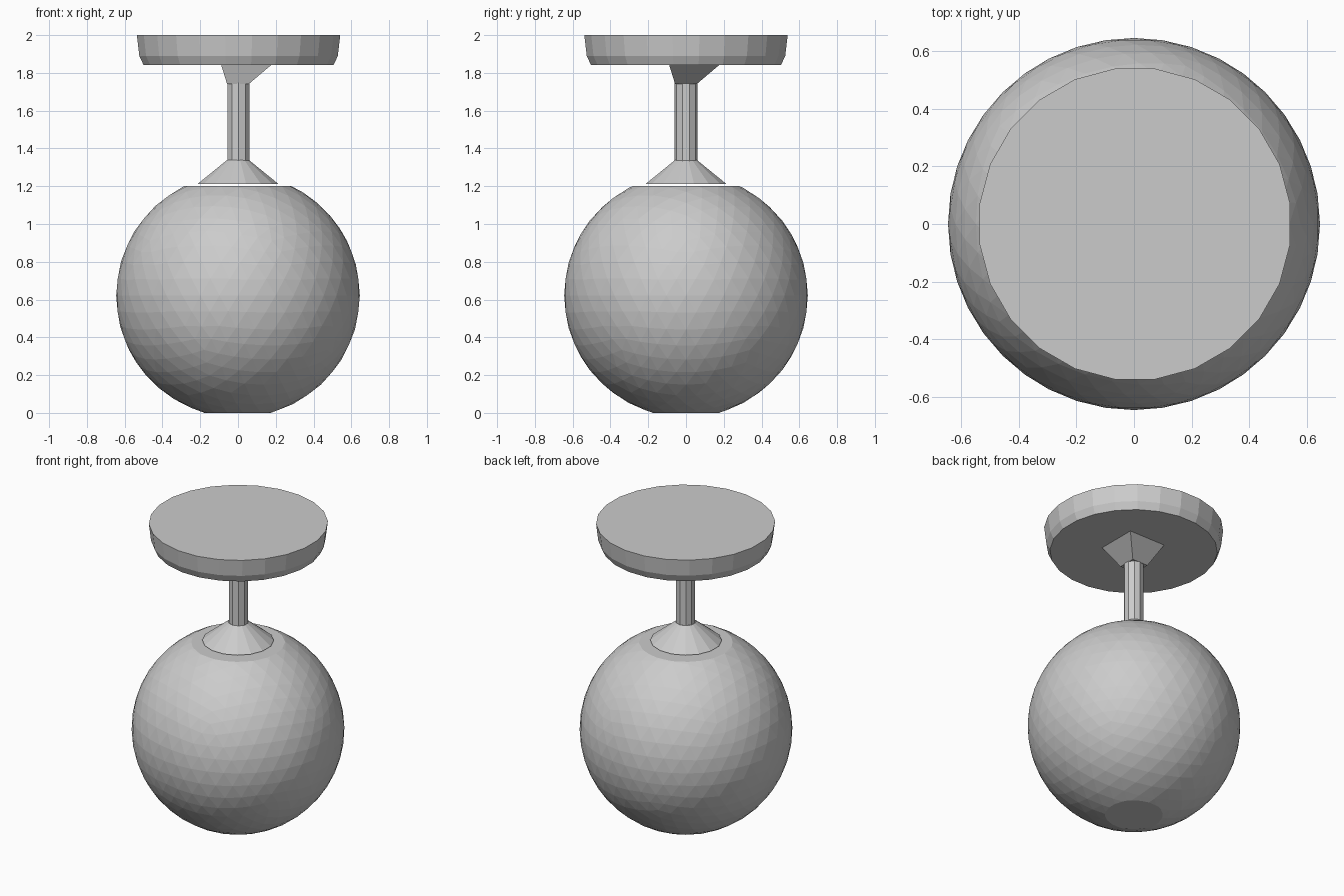
import bpy, bmesh
from math import cos, sin, pi
from mathutils import Vector

if "Cube" in bpy.data.objects:
    bpy.data.objects.remove(bpy.data.objects["Cube"])


def add_object(name, bm):
    bmesh.ops.recalc_face_normals(bm, faces=bm.faces[:])
    mesh = bpy.data.meshes.new(name)
    bm.to_mesh(mesh)
    bm.free()
    obj = bpy.data.objects.new(name, mesh)
    bpy.context.collection.objects.link(obj)
    return obj


def loft(name, loops):
    """Closed skin through loops of equal point count, flat shaded."""
    bm = bmesh.new()
    rings = [[bm.verts.new(p) for p in loop] for loop in loops]
    n = len(rings[0])
    for a, b in zip(rings, rings[1:]):
        for i in range(n):
            j = (i + 1) % n
            bm.faces.new((a[i], a[j], b[j], b[i]))
    bm.faces.new(rings[0][::-1])
    bm.faces.new(rings[-1])
    return add_object(name, bm)


def ring(r, z, n, turn=0.0, cx=0.0, cy=0.0):
    return [(cx + r * cos(turn + 2 * pi * i / n),
             cy + r * sin(turn + 2 * pi * i / n), z) for i in range(n)]


# Ceiling plate: shallow disc, tapering towards the bottom
loft("ceiling_plate", [ring(r, z, 24, pi / 24, 0.003) for r, z in
                       ((0.508, 1.843), (0.53, 1.89), (0.543, 2.0))])

# Square flare under the plate, set slightly off centre
root2 = 2 ** 0.5
loft("stem_flare", [ring(0.058 * root2, 1.742, 4, pi / 4),
                    ring(0.135 * root2, 1.845, 4, pi / 4, 0.045, 0.045)])

# Stem
loft("stem", [ring(0.061, z, 10, pi / 10, 0.003) for z in (1.33, 1.75)])

# Conical collar hovering just above the globe
loft("collar", [ring(0.217, 1.213, 16, pi / 16), ring(0.06, 1.338, 16, pi / 16)])

# Faceted globe with small flats at top and bottom
bm = bmesh.new()
bmesh.ops.create_icosphere(bm, subdivisions=4, radius=0.645)
bmesh.ops.translate(bm, verts=bm.verts[:], vec=(0, 0, 0.622))
for z, side in ((1.2, 1), (0.003, -1)):
    cut = bmesh.ops.bisect_plane(
        bm, geom=bm.verts[:] + bm.edges[:] + bm.faces[:], dist=1e-5,
        plane_co=Vector((0, 0, z)), plane_no=Vector((0, 0, side)), clear_outer=True)
    edges = [e for e in cut["geom_cut"] if isinstance(e, bmesh.types.BMEdge)]
    bmesh.ops.holes_fill(bm, edges=edges, sides=0)
globe = add_object("globe", bm)
low = min(v.co.z for v in globe.data.vertices)
for v in globe.data.vertices:
    if v.co.z < low + 1e-4:
        v.co.z = 0.0
